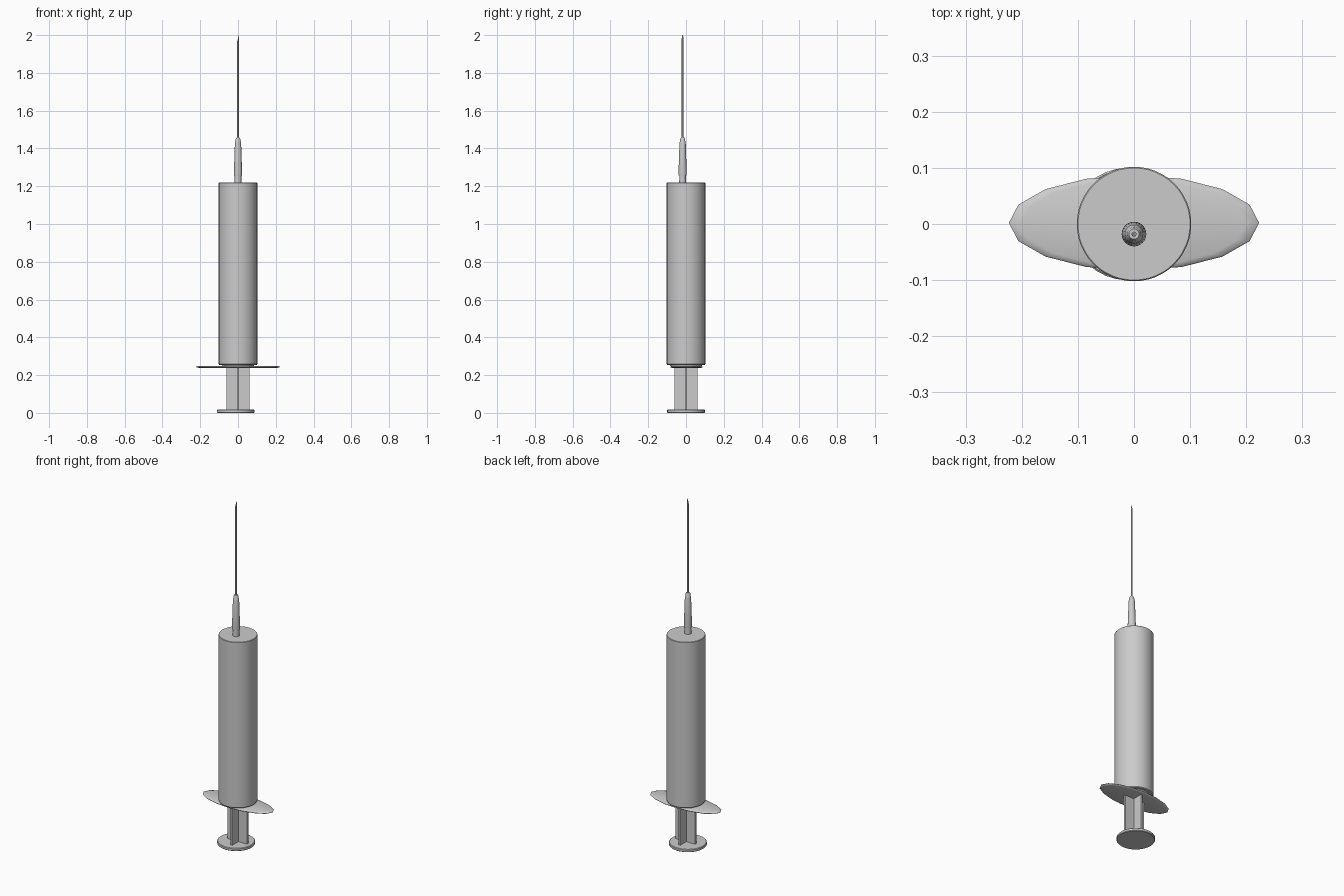
import bpy, bmesh, math

if "Cube" in bpy.data.objects:
    bpy.data.objects.remove(bpy.data.objects["Cube"])


def finish(name, bm, angle=35):
    bmesh.ops.recalc_face_normals(bm, faces=bm.faces)
    me = bpy.data.meshes.new(name)
    bm.to_mesh(me)
    bm.free()
    ob = bpy.data.objects.new(name, me)
    bpy.context.collection.objects.link(ob)
    bpy.ops.object.select_all(action='DESELECT')
    ob.select_set(True)
    bpy.context.view_layer.objects.active = ob
    bpy.ops.object.shade_smooth_by_angle(angle=math.radians(angle))
    return ob


def lathe(name, profile, centre=(0, 0), segs=32, squash=(1, 1), angle=35, tip_slope=0):
    """Closed stack of rings from (radius, z) pairs; tip_slope slants the last ring."""
    bm = bmesh.new()
    rings = []
    for i, (r, z) in enumerate(profile):
        slope = tip_slope if i == len(profile) - 1 else 0
        ring = []
        for k in range(segs):
            a = 2 * math.pi * k / segs
            x, y = r * math.cos(a), r * math.sin(a)
            ring.append(bm.verts.new((centre[0] + x * squash[0],
                                      centre[1] + y * squash[1], z + slope * x)))
        rings.append(ring)
    for lo, hi in zip(rings, rings[1:]):
        for k in range(segs):
            n = (k + 1) % segs
            bm.faces.new((lo[k], lo[n], hi[n], hi[k]))
    bm.faces.new(rings[0][::-1])
    bm.faces.new(rings[-1])
    return finish(name, bm, angle)


# Thumb rest, very slightly off centre
lathe("thumb_rest", [(0.097, 0), (0.1, 0.003), (0.1, 0.014), (0.097, 0.017)], (-0.012, 0))

# Cross-shaped plunger rod
bm = bmesh.new()
w, t = 0.062, 0.006
outline = [(w, -t), (w, t), (t, t), (t, w), (-t, w), (-t, t),
           (-w, t), (-w, -t), (-t, -t), (-t, -w), (t, -w), (t, -t)]
face = bm.faces.new([bm.verts.new((x, y, 0.012)) for x, y in outline])
ext = bmesh.ops.extrude_face_region(bm, geom=[face])
top = [v for v in ext["geom"] if isinstance(v, bmesh.types.BMVert)]
bmesh.ops.translate(bm, verts=top, vec=(0, 0, 0.25))
finish("plunger_rod", bm)

# Oval finger flange with a thinned rim
lathe("finger_flange", [(0.9, 0.238), (0.98, 0.240), (1, 0.243), (0.98, 0.246), (0.9, 0.249)],
      (0, 0.002), 16, (0.223, 0.085), 50)

# Barrel with a short neck into the flange
lathe("barrel", [(0.085, 0.247), (0.085, 0.254), (0.099, 0.254), (0.102, 0.258),
                 (0.102, 1.218), (0.1, 1.22)], segs=48)

# Off-centre nozzle, needle hub and needle
tip = (0, -0.018)
lathe("nozzle", [(0.018, 1.215), (0.017, 1.27)], tip, 24)
lathe("needle_hub", [(0.0215, 1.257), (0.022, 1.262), (0.0165, 1.43), (0.0155, 1.434),
                     (0.0145, 1.436), (0.0125, 1.45), (0.009, 1.457)], tip, 24)
lathe("needle", [(0.0045, 1.45), (0.0045, 1.965), (0.0045, 1.983)], tip, 12, tip_slope=3.8)
